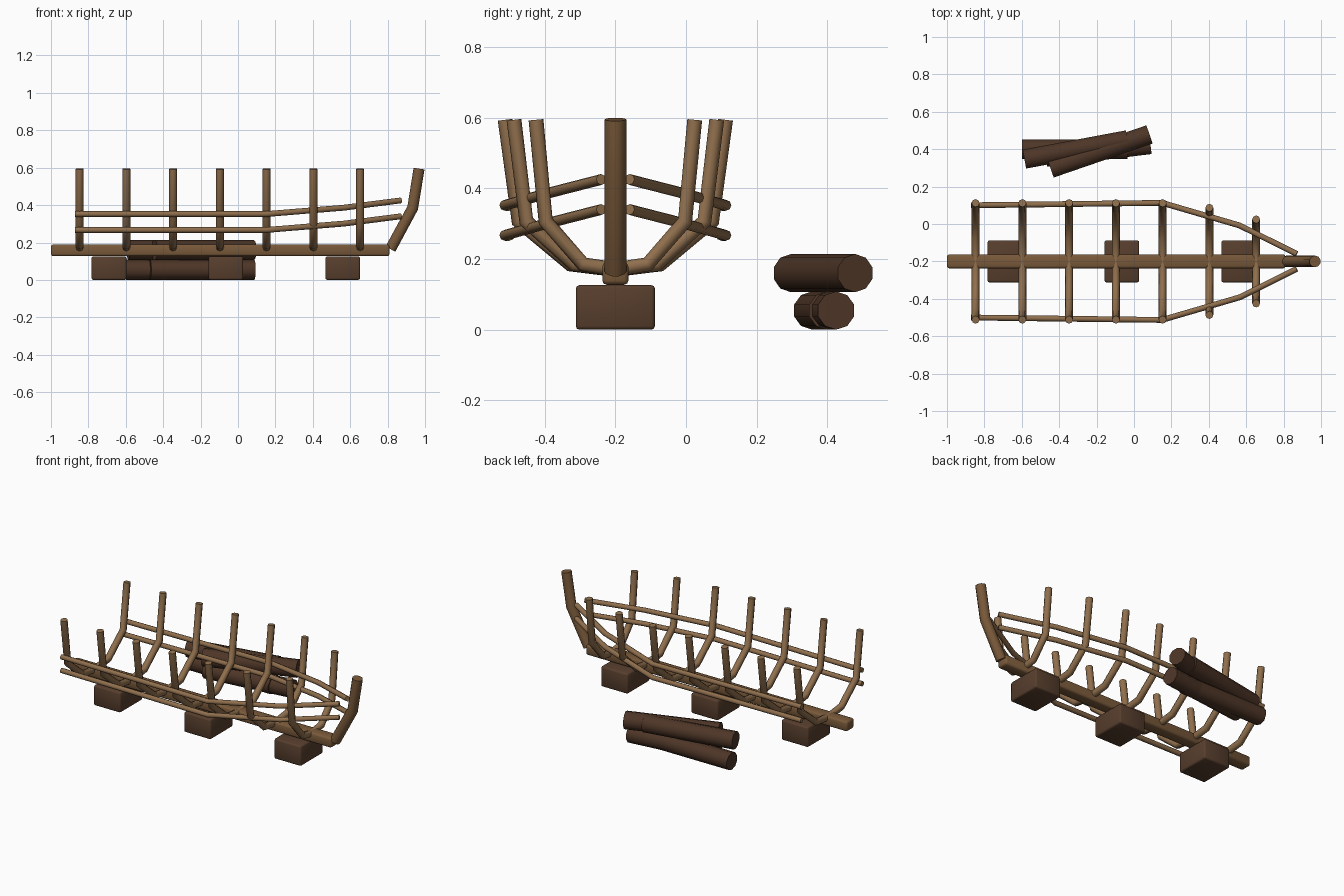
import bpy, bmesh, math
from mathutils import Vector

if "Cube" in bpy.data.objects:
    bpy.data.objects.remove(bpy.data.objects["Cube"])

CY = -0.2  # centre line of the hull


def material(name, rgb):
    m = bpy.data.materials.new(name)
    m.diffuse_color = (*rgb, 1)
    m.use_nodes = True
    m.node_tree.nodes["Principled BSDF"].inputs["Base Color"].default_value = m.diffuse_color
    return m


RIB = material("light_wood", (0.28, 0.16, 0.075))
KEEL = material("mid_wood", (0.19, 0.10, 0.042))
BLOCK = material("dark_wood", (0.095, 0.048, 0.026))
LOG = material("log_wood", (0.075, 0.036, 0.02))


def finish(name, bm, mat, angle):
    bmesh.ops.recalc_face_normals(bm, faces=bm.faces)
    me = bpy.data.meshes.new(name)
    bm.to_mesh(me)
    bm.free()
    me.materials.append(mat)
    ob = bpy.data.objects.new(name, me)
    bpy.context.collection.objects.link(ob)
    bpy.ops.object.select_all(action='DESELECT')
    ob.select_set(True)
    bpy.context.view_layer.objects.active = ob
    bpy.ops.object.shade_smooth_by_angle(angle=math.radians(angle))
    return ob


def tube(name, pts, r, mat, sides=8, up=(0, 0, 1)):
    """Capped tube swept along a polyline."""
    pts = [Vector(p) for p in pts]
    dirs = [(b - a).normalized() for a, b in zip(pts, pts[1:])]
    bm = bmesh.new()
    rings = []
    for i, p in enumerate(pts):
        t = (dirs[max(i - 1, 0)] + dirs[min(i, len(dirs) - 1)]).normalized()
        s = t.cross(Vector(up)).normalized()
        u = s.cross(t)
        rings.append([bm.verts.new(p + r * (u * math.cos(a) + s * math.sin(a)))
                      for a in (2 * math.pi * k / sides for k in range(sides))])
    for a, b in zip(rings, rings[1:]):
        for k in range(sides):
            n = (k + 1) % sides
            bm.faces.new((a[k], a[n], b[n], b[k]))
    bm.faces.new(rings[0])
    bm.faces.new(rings[-1])
    return finish(name, bm, mat, 50)


def box(name, lo, hi, bevel, mat):
    lo, hi = Vector(lo), Vector(hi)
    bm = bmesh.new()
    bmesh.ops.create_cube(bm, size=1)
    bmesh.ops.scale(bm, vec=hi - lo, verts=bm.verts)
    bmesh.ops.translate(bm, vec=(lo + hi) / 2, verts=bm.verts)
    bmesh.ops.bevel(bm, geom=bm.edges[:], offset=bevel, segments=2,
                    profile=0.5, affect='EDGES')
    return finish(name, bm, mat, 50)


# keel and the blocks it rests on
box("keel", (-1, CY - 0.037, 0.127), (0.81, CY + 0.037, 0.19), 0.012, KEEL)
for i, x in enumerate((-0.69, -0.065, 0.56)):
    box(f"support_block_{i + 1}", (x - 0.093, CY - 0.112, 0),
        (x + 0.093, CY + 0.112, 0.126), 0.01, BLOCK)

# raked stem post at the bow
tube("stem_post", [(0.815, CY, 0.165), (0.934, CY, 0.385), (0.968, CY, 0.595)],
     0.031, KEEL, 10, (0, 1, 0))

# frames, narrowing toward the bow
profile = [(0.312, 0.594), (0.274, 0.307), (0.127, 0.185)]
for i, f in enumerate((1, 1, 1, 1, 1, 0.92, 0.72)):
    x = -0.847 + 0.25 * i
    left = [(x, CY - y * f, z) for y, z in profile]
    right = [(x, CY + y * f, z) for y, z in reversed(profile)]
    tube(f"rib_{i + 1}", left + [(x, CY, 0.17)] + right, 0.021, RIB, 8, (1, 0, 0))

# two lengthwise battens on each side
for side, s in (("front", -1), ("back", 1)):
    for level, z in (("lower", 0.267), ("upper", 0.352)):
        path = [(-0.872, 0.3, 0), (0.15, 0.313, 0),
                (0.565, 0.192, 0.034), (0.87, 0.04, 0.073)]
        tube(f"{side}_{level}_batten",
             [(x, CY + s * y, z + dz) for x, y, dz in path], 0.0155, RIB)

# loose pile of logs beside the hull: start xy, end xy, height
logs = [((-0.598, 0.4), (-0.035, 0.4), 0.054),
        ((-0.47, 0.357), (0.088, 0.425), 0.054),
        ((-0.586, 0.347), (-0.034, 0.45), 0.16),
        ((-0.446, 0.297), (0.083, 0.479), 0.16)]
for i, (a, b, z) in enumerate(logs):
    tube(f"log_{i + 1}", [(*a, z), (*b, z)], 0.054, LOG, 10)
